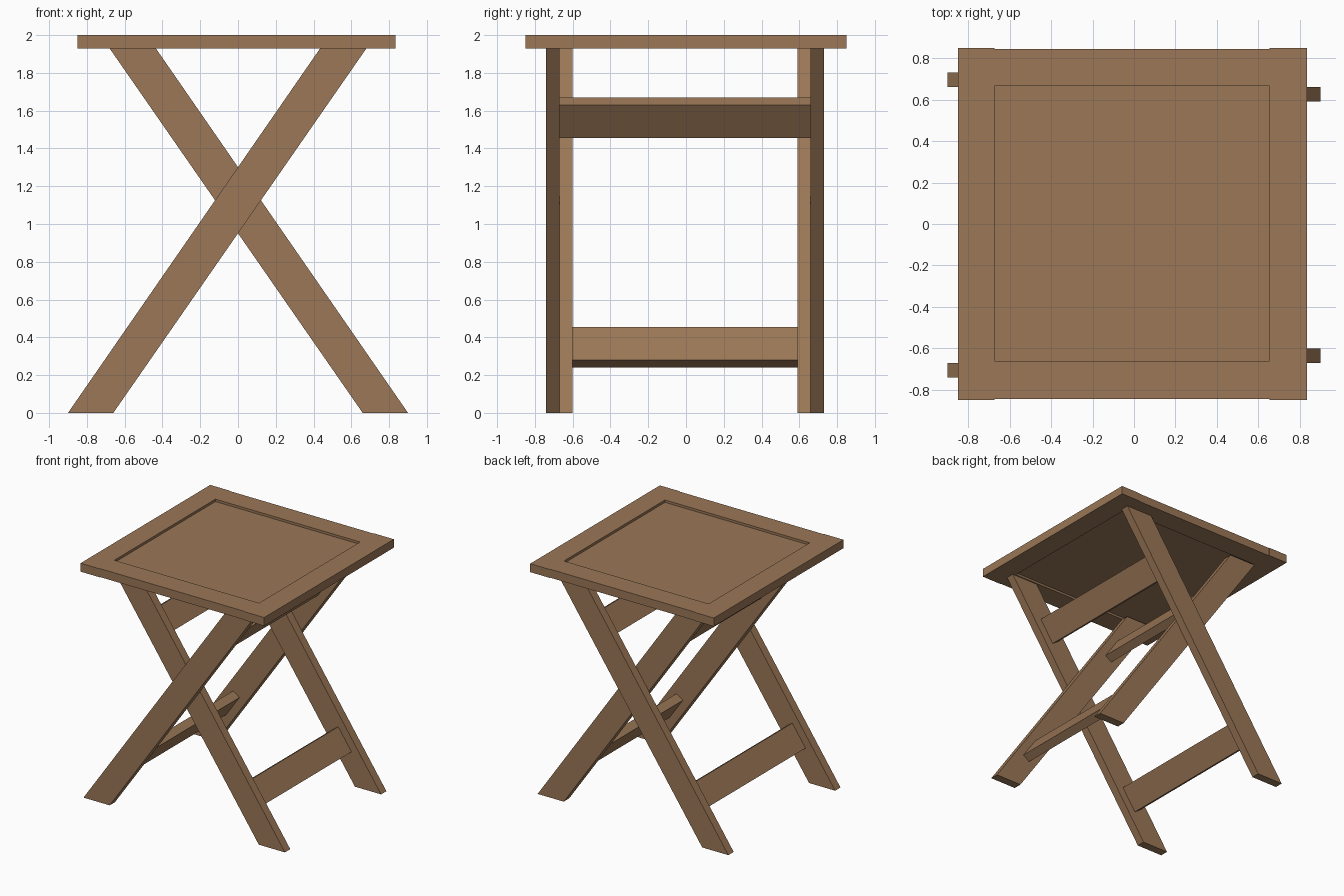
import bpy

if "Cube" in bpy.data.objects:
    bpy.data.objects.remove(bpy.data.objects["Cube"])

wood = bpy.data.materials.new("brown wood")
wood.diffuse_color = (0.325, 0.185, 0.095, 1)
wood.use_nodes = True
wood.node_tree.nodes["Principled BSDF"].inputs["Base Color"].default_value = wood.diffuse_color


def prism(name, profile, y0, y1):
    """Extrude an (x, z) outline from y0 to y1."""
    n = len(profile)
    area = sum(profile[i][0] * profile[(i + 1) % n][1] - profile[(i + 1) % n][0] * profile[i][1]
               for i in range(n))
    if area < 0:
        profile = profile[::-1]
    verts = [(x, y, z) for y in (y0, y1) for x, z in profile]
    faces = [tuple(range(n)), tuple(range(2 * n - 1, n - 1, -1))]
    faces += [(i, i + n, (i + 1) % n + n, (i + 1) % n) for i in range(n)]
    me = bpy.data.meshes.new(name)
    me.from_pydata(verts, [], faces)
    me.materials.append(wood)
    ob = bpy.data.objects.new(name, me)
    bpy.context.collection.objects.link(ob)
    return ob


def board(name, x0, x1, y0, y1, z0, z1):
    return prism(name, [(x0, z0), (x1, z0), (x1, z1), (x0, z1)], y0, y1)


# Table top: four frame boards around a recessed panel
board("top_left_board", -0.85, -0.673, -0.85, 0.85, 1.93, 2.0)
board("top_right_board", 0.655, 0.835, -0.85, 0.85, 1.93, 2.0)
board("top_front_board", -0.673, 0.655, -0.845, -0.66, 1.93, 2.0)
board("top_back_board", -0.673, 0.655, 0.665, 0.845, 1.93, 2.0)
board("top_panel", -0.673, 0.655, -0.66, 0.665, 1.948, 1.98)

# Two crossing leg frames: s = 1 leans right (outer), s = -1 leans left (inner)
ux, uz = 0.57, 0.822            # direction along the leg
half_len, half_thick = 0.107, 0.035
for s, label, y_in, y_out in ((1, "outer", (-0.67, 0.66), (-0.74, 0.73)),
                              (-1, "inner", (-0.60, 0.59), (-0.67, 0.66))):
    leg = [(s * x, z) for x, z in ((-0.90, 0), (-0.66, 0), (0.68, 1.93), (0.435, 1.93))]
    prism(label + "_front_leg", leg, y_out[0], y_in[0])
    prism(label + "_back_leg", leg, y_in[1], y_out[1])
    # Cross bars set in the middle of the leg width
    for pos, zc in (("lower", 0.348), ("upper", 1.562)):
        xc = -0.78 + 0.693 * zc
        bar = [(s * (xc + a * half_len * ux - b * half_thick * uz),
                zc + a * half_len * uz + b * half_thick * ux)
               for a, b in ((-1, -1), (1, -1), (1, 1), (-1, 1))]
        prism(f"{label}_{pos}_crossbar", bar, y_in[0], y_in[1])
